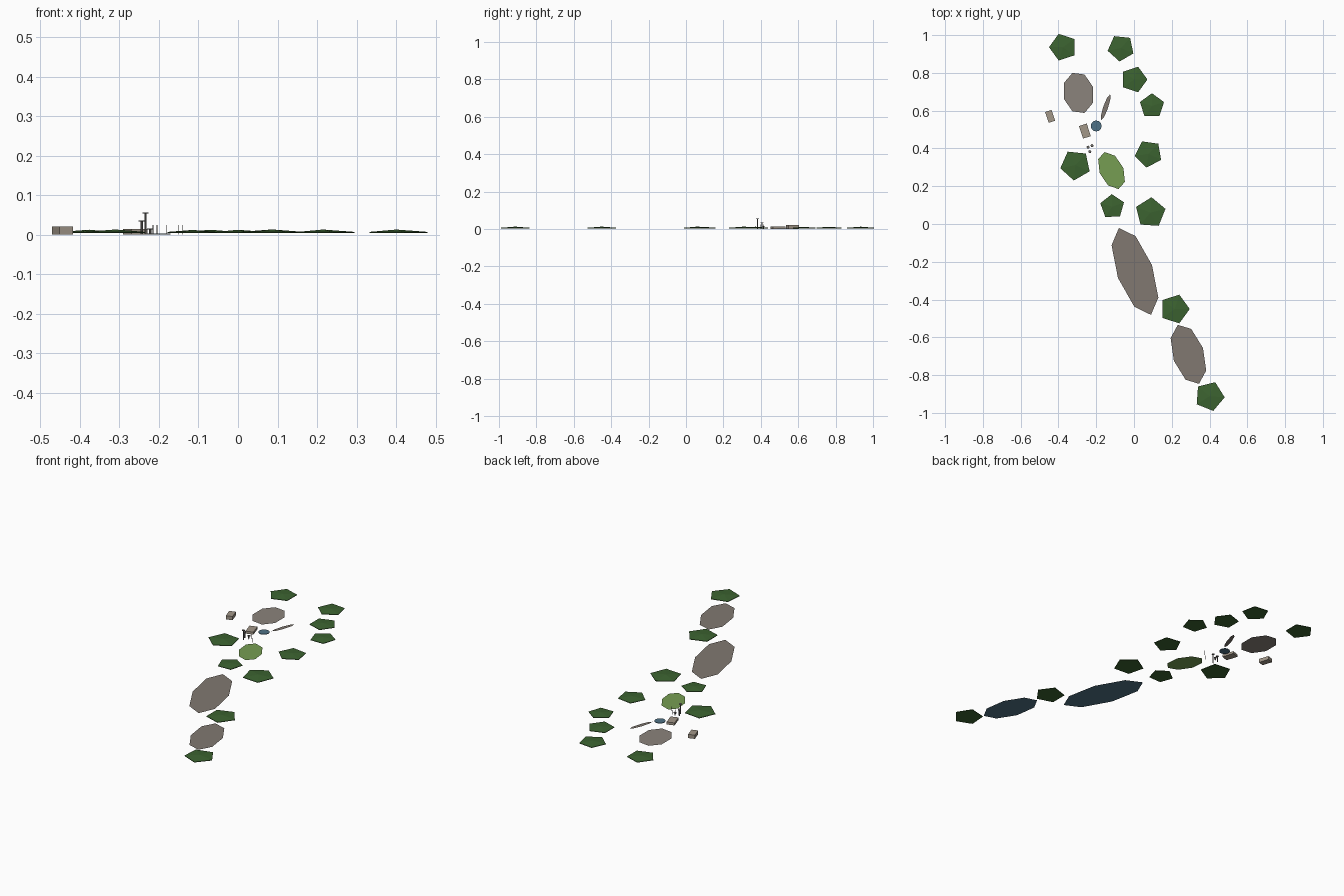
import bpy, bmesh, math
from mathutils import Matrix

if "Cube" in bpy.data.objects:
    bpy.data.objects.remove(bpy.data.objects["Cube"])

def material(name, rgb):
    m = bpy.data.materials.new(name)
    m.diffuse_color = (*rgb, 1)
    m.use_nodes = True
    m.node_tree.nodes["Principled BSDF"].inputs["Base Color"].default_value = m.diffuse_color
    return m

LEAF = material("leaf_green", (0.045, 0.125, 0.03))
GRASS = material("grass_green", (0.18, 0.34, 0.085))
EARTH = material("earth", (0.22, 0.19, 0.165))
PALE = material("pale_earth", (0.26, 0.23, 0.2))
WATER = material("water_blue", (0.08, 0.17, 0.24))
STONE = material("stone", (0.36, 0.31, 0.25))
POLE = material("pole_grey", (0.16, 0.15, 0.14))

def finish(bm, name, mat):
    bmesh.ops.recalc_face_normals(bm, faces=bm.faces)
    me = bpy.data.meshes.new(name)
    bm.to_mesh(me)
    bm.free()
    me.materials.append(mat)
    ob = bpy.data.objects.new(name, me)
    bpy.context.collection.objects.link(ob)
    return ob

# flat patch: regular polygon skewed by two half-axis vectors
def patch(name, c, u, v, z, mat, n=8):
    bm = bmesh.new()
    vs = []
    for i in range(n):
        a = 2 * math.pi * i / n
        vs.append(bm.verts.new((c[0] + u[0] * math.cos(a) + v[0] * math.sin(a),
                                c[1] + u[1] * math.cos(a) + v[1] * math.sin(a), z)))
    f = bm.faces.new(vs)
    f.normal_update()
    if f.normal.z < 0:
        f.normal_flip()
    me = bpy.data.meshes.new(name)
    bm.to_mesh(me)
    bm.free()
    me.materials.append(mat)
    bpy.context.collection.objects.link(bpy.data.objects.new(name, me))

# five-sided low grove with a shallow peak
def grove(name, x, y, r, deg):
    bm = bmesh.new()
    rings = []
    for z in (0.004, 0.007):
        rings.append([bm.verts.new((x + r * math.cos(math.radians(deg + 72 * i)),
                                    y + r * math.sin(math.radians(deg + 72 * i)), z))
                      for i in range(5)])
    low, top = rings
    peak = bm.verts.new((x, y, 0.007 + r * 0.075))
    bm.faces.new(low)
    for i in range(5):
        j = (i + 1) % 5
        bm.faces.new((low[i], low[j], top[j], top[i]))
        bm.faces.new((top[i], top[j], peak))
    finish(bm, name, LEAF)

def box(name, x, y, sx, sy, h, deg, mat):
    bm = bmesh.new()
    bmesh.ops.create_cube(bm, size=1, matrix=Matrix.Translation((x, y, h / 2))
                          @ Matrix.Rotation(math.radians(deg), 4, 'Z')
                          @ Matrix.Diagonal((sx, sy, h, 1)))
    finish(bm, name, mat)

def rod(bm, x, y, r, z0, z1, n=8):
    bmesh.ops.create_cone(bm, cap_ends=True, segments=n, radius1=r, radius2=r,
                          depth=z1 - z0, matrix=Matrix.Translation((x, y, (z0 + z1) / 2)))

# groves
groves = [(-0.376, 0.936, 0.074, 180), (-0.069, 0.932, 0.072, -96), (0.0, 0.765, 0.071, 0),
          (0.095, 0.625, 0.067, 90), (0.077, 0.372, 0.074, -98), (-0.31, 0.312, 0.082, -96),
          (-0.115, 0.092, 0.066, 92), (0.087, 0.06, 0.082, 86), (0.215, -0.45, 0.08, 0),
          (0.4, -0.912, 0.08, -4)]
for i, g in enumerate(groves):
    grove(f"grove_{i + 1}", *g)

# two ponds with banks lying just over the water
for name, c, u, v in (("large", (0.005, -0.251), (-0.085, 0.23), (0.09, 0.034)),
                      ("small", (0.288, -0.69), (-0.056, 0.156), (0.077, 0.034))):
    patch(name + "_pond_water", c, u, v, 0.0015, WATER)
    patch(name + "_pond_bank", c, u, v, 0.0016, EARTH)

# clearing, lawn, narrow pool and round pool
patch("clearing", (-0.294, 0.694), (-0.032, 0.106), (0.077, 0.032), 0.0015, PALE)
patch("lawn", (-0.119, 0.283), (-0.037, 0.098), (0.063, 0.013), 0.0015, GRASS)
patch("narrow_strip", (-0.15, 0.618), (0.024, 0.069), (0.012, -0.005), 0.0015, EARTH)
bm = bmesh.new()
rod(bm, -0.2, 0.519, 0.029, 0.0, 0.003, 12)
finish(bm, "round_pool", WATER)

# buildings
box("west_building", -0.444, 0.57, 0.036, 0.06, 0.021, 18, STONE)
box("east_building", -0.26, 0.492, 0.043, 0.07, 0.014, 18, STONE)

# capped poles
for i, (x, y, h) in enumerate([(-0.234, 0.383, 0.056), (-0.243, 0.407, 0.036),
                               (-0.222, 0.415, 0.016)]):
    bm = bmesh.new()
    rod(bm, x, y, 0.003, 0, h - 0.003)
    rod(bm, x, y, 0.008, h - 0.003, h)
    finish(bm, f"capped_pole_{i + 1}", POLE)

# thin posts
for i, (x, y) in enumerate([(-0.215, 0.40), (-0.205, 0.415), (-0.18, 0.385),
                            (-0.15, 0.39), (-0.14, 0.42)]):
    bm = bmesh.new()
    rod(bm, x, y, 0.0008, 0, 0.025, 4)
    finish(bm, f"thin_post_{i + 1}", POLE)
